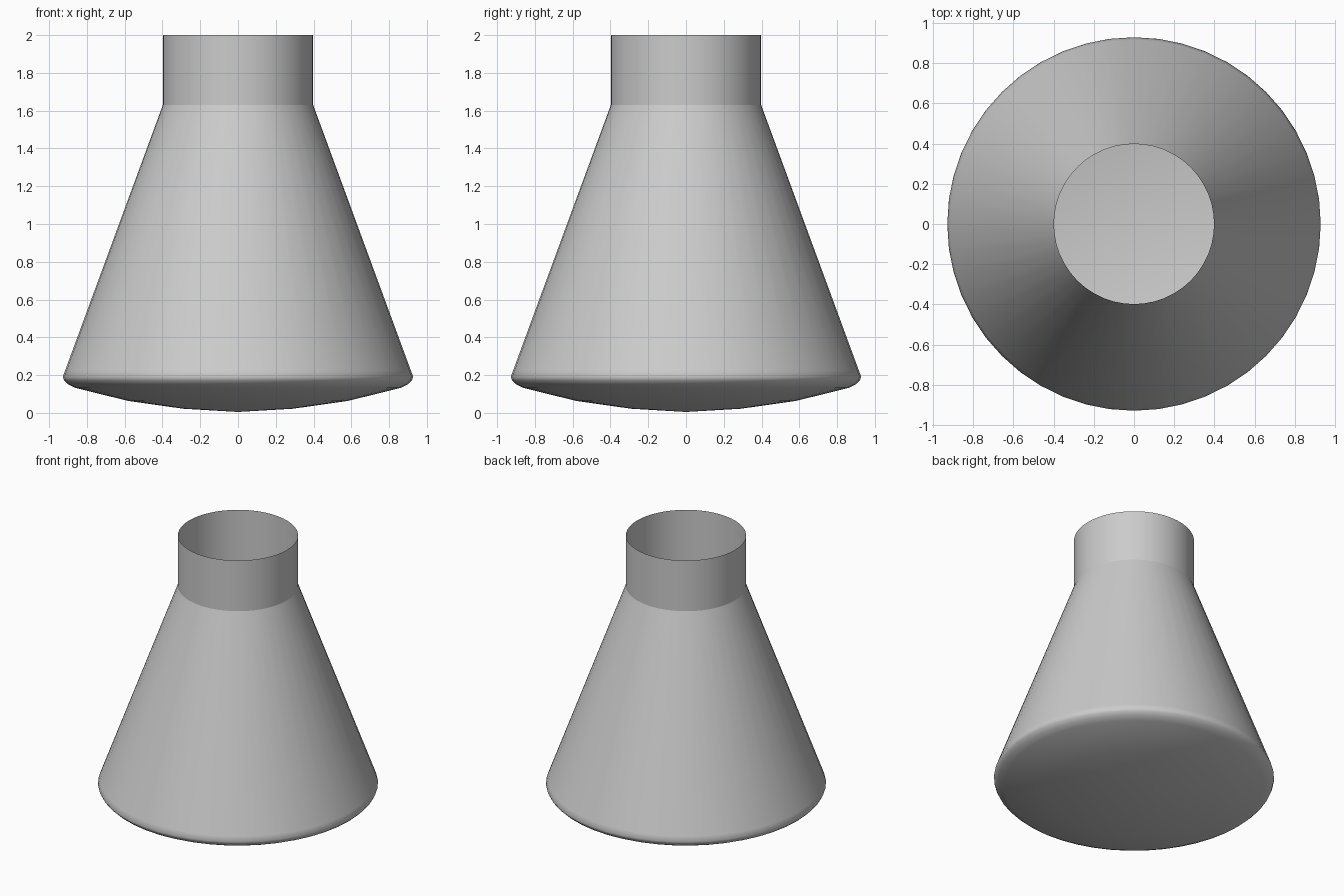
import bpy, bmesh, math

if "Cube" in bpy.data.objects:
    bpy.data.objects.remove(bpy.data.objects["Cube"])

SIDES = 48

def lathe(name, profile, sharp_deg=35):
    # Revolve an (r, z) profile around the z axis into a thin open shell
    bm = bmesh.new()
    verts = [bm.verts.new((r, 0, z)) for r, z in profile]
    edges = [bm.edges.new(pair) for pair in zip(verts, verts[1:])]
    bmesh.ops.spin(bm, geom=verts + edges, cent=(0, 0, 0), axis=(0, 0, 1),
                   angle=math.tau, steps=SIDES, use_duplicate=False)
    bmesh.ops.remove_doubles(bm, verts=bm.verts[:], dist=1e-4)
    bmesh.ops.recalc_face_normals(bm, faces=bm.faces[:])
    # Open shells: make sure the faces point away from the axis
    side = max(bm.faces, key=lambda f: f.calc_center_median().xy.length)
    if side.normal.xy.dot(side.calc_center_median().xy) < 0:
        bmesh.ops.reverse_faces(bm, faces=bm.faces[:])
    mesh = bpy.data.meshes.new(name)
    bm.to_mesh(mesh)
    bm.free()
    obj = bpy.data.objects.new(name, mesh)
    bpy.context.collection.objects.link(obj)
    bpy.ops.object.select_all(action='DESELECT')
    obj.select_set(True)
    bpy.context.view_layer.objects.active = obj
    bpy.ops.object.shade_smooth_by_angle(angle=math.radians(sharp_deg))
    return obj

# Conical body with a rounded lower rim and a shallow bulging base
lathe("flask_body", [(0, 0.005), (0.29, 0.022), (0.58, 0.063), (0.86, 0.132),
                     (0.90, 0.152), (0.92, 0.172), (0.928, 0.19), (0.915, 0.225),
                     (0.398, 1.63)], 50)

# Straight open neck
lathe("flask_neck", [(0.398, 1.63), (0.398, 2.0)])
